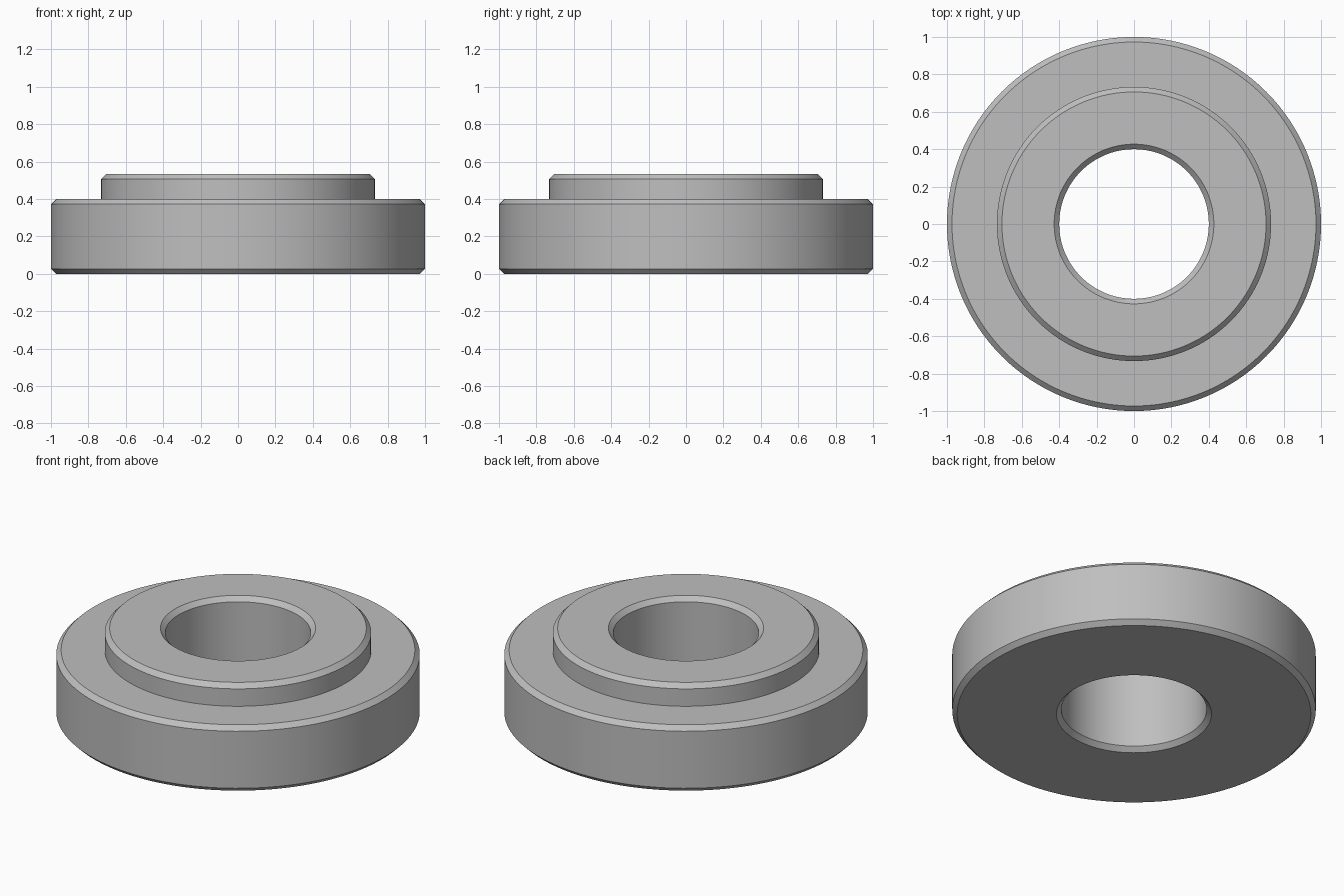
import bpy
import bmesh
import math

cube = bpy.data.objects.get("Cube")
if cube:
    bpy.data.objects.remove(cube, do_unlink=True)

SEGMENTS = 128
BORE, HUB, RIM = 0.4, 0.733, 1.0      # radii
STEP, TOP = 0.4, 0.533                # heights
C = 0.027                             # chamfer

# Half section of the stepped, chamfered ring
profile = [
    (BORE, C), (BORE + C, 0), (RIM - C, 0), (RIM, C),
    (RIM, STEP - C), (RIM - C, STEP), (HUB, STEP),
    (HUB, TOP - C), (HUB - C, TOP), (BORE + C, TOP), (BORE, TOP - C),
]

# Plain grey metal
grey = bpy.data.materials.new("grey_metal")
grey.use_nodes = True
colour = (0.52, 0.52, 0.52, 1)
grey.diffuse_color = colour
grey.node_tree.nodes["Principled BSDF"].inputs["Base Color"].default_value = colour

# Sweep the section around the vertical axis
bm = bmesh.new()
rings = []
for i in range(SEGMENTS):
    a = math.tau * i / SEGMENTS
    rings.append([bm.verts.new((r * math.cos(a), r * math.sin(a), z)) for r, z in profile])
for i, ring in enumerate(rings):
    following = rings[(i + 1) % SEGMENTS]
    for j in range(len(profile)):
        k = (j + 1) % len(profile)
        bm.faces.new((ring[j], following[j], following[k], ring[k]))
bmesh.ops.recalc_face_normals(bm, faces=bm.faces)

mesh = bpy.data.meshes.new("stepped_collar")
bm.to_mesh(mesh)
bm.free()
mesh.materials.append(grey)
collar = bpy.data.objects.new("stepped_collar", mesh)
bpy.context.collection.objects.link(collar)

# Smooth round walls with crisp chamfer edges
bpy.ops.object.select_all(action="DESELECT")
collar.select_set(True)
bpy.context.view_layer.objects.active = collar
bpy.ops.object.shade_smooth_by_angle(angle=math.radians(30))
